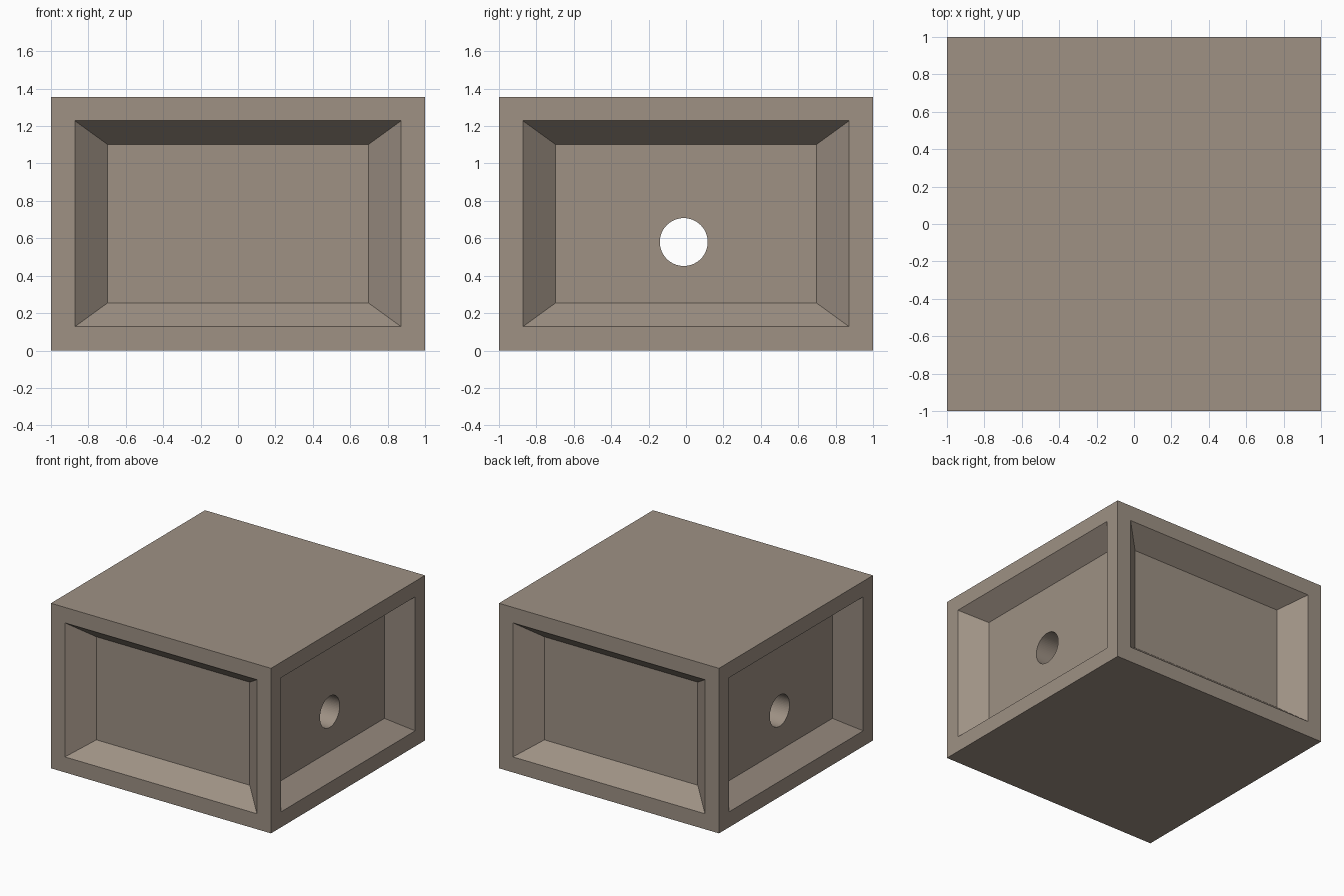
import bpy, bmesh, math
from mathutils import Vector, Matrix

if "Cube" in bpy.data.objects:
    bpy.data.objects.remove(bpy.data.objects["Cube"])

HEIGHT = 1.356     # block height
BORDER = 0.18      # flat rim around each side panel
DEPTH = 0.157      # panel recess
TAPER = 0.85       # recess floor size relative to its opening

stone = bpy.data.materials.new("warm_grey")
stone.diffuse_color = (0.342, 0.283, 0.231, 1)
stone.use_nodes = True
stone.node_tree.nodes["Principled BSDF"].inputs["Base Color"].default_value = stone.diffuse_color


def add_object(name, bm):
    mesh = bpy.data.meshes.new(name)
    bm.to_mesh(mesh)
    bm.free()
    mesh.materials.append(stone)
    obj = bpy.data.objects.new(name, mesh)
    bpy.context.collection.objects.link(obj)
    return obj


# Block with a tapered recessed panel on each of the four sides
bm = bmesh.new()
bmesh.ops.create_cube(bm, size=1)
bmesh.ops.scale(bm, vec=(2, 2, HEIGHT), verts=bm.verts)
bmesh.ops.translate(bm, vec=(0, 0, HEIGHT / 2), verts=bm.verts)
bm.normal_update()
sides = [f for f in bm.faces if abs(f.normal.z) < 0.5]
bmesh.ops.inset_individual(bm, faces=sides, thickness=BORDER)
bmesh.ops.inset_individual(bm, faces=sides, thickness=0.03)
for face in sides:
    normal = face.normal.copy()
    # Place the recess floor as a scaled copy of its opening
    half_w, half_h = (1 - BORDER) * TAPER, (HEIGHT / 2 - BORDER) * TAPER
    across = Vector((0, 0, 1)).cross(normal)
    centre = normal * (1 - DEPTH) + Vector((0, 0, HEIGHT / 2))
    for v in face.verts:
        sx = math.copysign(half_w, v.co.dot(across))
        sz = math.copysign(half_h, v.co.z - HEIGHT / 2)
        v.co = centre + across * sx + Vector((0, 0, sz))
bmesh.ops.recalc_face_normals(bm, faces=bm.faces)
block = add_object("panelled_block", bm)

# Round bore running from the right panel to the left panel
bm = bmesh.new()
bmesh.ops.create_cone(bm, cap_ends=True, segments=64, radius1=0.128,
                      radius2=0.128, depth=3,
                      matrix=Matrix.Translation((0, -0.012, 0.58))
                      @ Matrix.Rotation(math.pi / 2, 4, 'Y'))
cutter = add_object("bore_cutter", bm)
cutter.hide_render = True
cutter.hide_set(True)

bore = block.modifiers.new("bore", 'BOOLEAN')
bore.operation = 'DIFFERENCE'
bore.solver = 'EXACT'
bore.object = cutter
